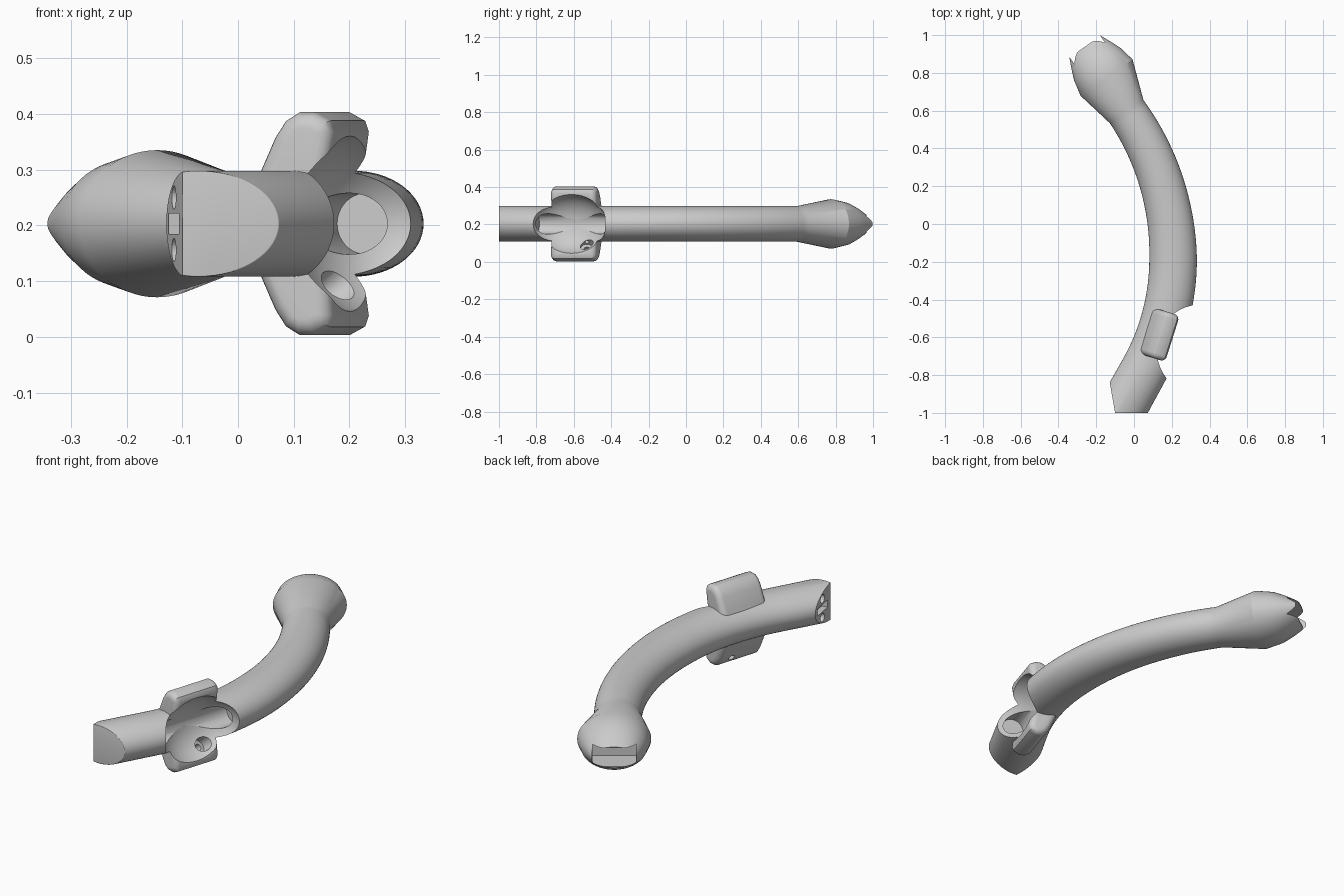
import bpy, bmesh, math
from mathutils import Vector, Matrix

if "Cube" in bpy.data.objects:
    bpy.data.objects.remove(bpy.data.objects["Cube"])

ZC = 0.203   # mid height of the body
SEG = 64


def finish(bm, name, angle=25):
    bmesh.ops.recalc_face_normals(bm, faces=bm.faces)
    me = bpy.data.meshes.new(name)
    bm.to_mesh(me)
    bm.free()
    ob = bpy.data.objects.new(name, me)
    bpy.context.collection.objects.link(ob)
    return ob


def frame(origin, z_axis, x_hint=(0, 0, 1)):
    """Matrix with local z along z_axis and local x close to x_hint."""
    z = Vector(z_axis).normalized()
    x = Vector(x_hint)
    x = (x - z * x.dot(z)).normalized()
    m = Matrix((x, z.cross(x), z)).transposed().to_4x4()
    m.translation = Vector(origin)
    return m


def cyl(name, center, axis, r, length):
    bm = bmesh.new()
    bmesh.ops.create_cone(bm, cap_ends=True, segments=40, radius1=r, radius2=r,
                          depth=length, matrix=frame(center, axis, (0.1, 0.2, 1) if axis[2] == 0 else (0, 1, 0)))
    return finish(bm, name)


def box(name, matrix, size):
    bm = bmesh.new()
    bmesh.ops.create_cube(bm, size=1, matrix=matrix @ Matrix.Diagonal((*size, 1)))
    return finish(bm, name)


def boolean(ob, tool, op='DIFFERENCE'):
    mod = ob.modifiers.new(op, 'BOOLEAN')
    mod.operation, mod.object, mod.solver = op, tool, 'EXACT'
    bpy.context.view_layer.objects.active = ob
    bpy.ops.object.modifier_apply(modifier=mod.name)
    bpy.data.objects.remove(tool)


# Curved body: list of (x, y, tangent angle, in-plane half width, half height)
rings = []
a0 = math.radians(29)
low = Vector((0.207 - 1.2 * (1 - math.cos(a0)), -0.185 - 1.2 * math.sin(a0)))
end = low - Vector((-math.sin(-a0), math.cos(a0))) * 0.48
rings.append((end.x, end.y, -a0, 0.13, 0.095))
for i in range(45):
    a = math.radians(-29 + 64 * i / 44)
    R = 1.2 if a < 0 else 1.36
    w = 0.13 - 0.018 * max(0, a / math.radians(35)) - 0.004 * (a > 0)
    rings.append((0.207 - R * (1 - math.cos(a)), -0.185 + R * math.sin(a), a, min(w, 0.126), 0.095))
# Flared socket with a domed tip
fdir = Vector((-0.57, 0.82, 0)).normalized()
fbase = Vector((-0.02, 0.595, 0))
for s, w, h in [(0.219, 0.168, 0.132), (0.305, 0.15, 0.115), (0.355, 0.13, 0.092),
                (0.395, 0.112, 0.068), (0.419, 0.101, 0.052)]:
    p = fbase + fdir * s
    rings.append((p.x, p.y, math.radians(35), w, h))

bm = bmesh.new()
loops = []
for x, y, a, w, h in rings:
    u = Vector((math.cos(a), math.sin(a), 0))
    loops.append([bm.verts.new(Vector((x, y, ZC)) + u * w * math.cos(t) + Vector((0, 0, h * math.sin(t))))
                  for t in (2 * math.pi * k / SEG for k in range(SEG))])
for A, B in zip(loops, loops[1:]):
    for k in range(SEG):
        bm.faces.new((A[k], A[(k + 1) % SEG], B[(k + 1) % SEG], B[k]))
bm.faces.new(loops[0])
bm.faces.new(loops[-1])

# Trim the near end with a front plane and a side plane
side_n = Vector((-0.17, -0.03, 0)).normalized()
for co, no in (((0, -1, 0), (0, -1, 0)), ((-0.13, -0.83, 0), side_n)):
    no = Vector(no)
    co = Vector(co)
    if no is not None and abs(no.x) > 0.5:
        # only the stretch near the end is trimmed
        geom = [f for f in bm.faces if f.calc_center_median().y < -0.5]
        geom += list({e for f in geom for e in f.edges}) + list({v for f in geom for v in f.verts})
        break
    res = bmesh.ops.bisect_plane(bm, geom=bm.verts[:] + bm.edges[:] + bm.faces[:],
                                 plane_co=co, plane_no=no, clear_outer=True)
    edges = [e for e in res['geom_cut'] if isinstance(e, bmesh.types.BMEdge)]
    bmesh.ops.edgenet_fill(bm, edges=edges)
body = finish(bm, "curved_body")
side_t = Vector((0.17, -1, 0)).normalized()
mid = Vector((-0.115, -0.915, ZC))
boolean(body, box("side_trim", frame(mid + side_n * 0.15, side_n), (0.6, 0.5, 0.3)))

# Soften the front rim
bm = bmesh.new()
bm.from_mesh(body.data)
rim = [e for e in bm.edges if all(v.co.y < -0.999 for v in e.verts) and len(e.link_faces) == 2
       and e.calc_face_angle(0) > 0.3]
bmesh.ops.bevel(bm, geom=rim, offset=0.018, segments=4, profile=0.5, affect='EDGES', clamp_overlap=True)
bm.to_mesh(body.data)
bm.free()

# Curled flaps above and below the body
tdir = Vector((0.3, 0.95, 0)).normalized()
ndir = Vector((tdir.y, -tdir.x, 0))
pc = Vector((0.132, -0.585, 0))
section = [(-0.075, 0.06), (-0.06, 0.10), (-0.035, 0.155), (-0.015, 0.185), (0.01, 0.2), (0.04, 0.2),
           (0.068, 0.185), (0.075, 0.165), (0.06, 0.06)]
for name, sgn in (("upper_flap", 1), ("lower_flap", -1)):
    bm = bmesh.new()
    ends = [[bm.verts.new(pc + ndir * n + tdir * t + Vector((0, 0, ZC + sgn * z))) for n, z in section]
            for t in (-0.128, 0.128)]
    caps = [bm.faces.new(e) for e in ends]
    for k in range(len(section)):
        j = (k + 1) % len(section)
        bm.faces.new((ends[0][k], ends[0][j], ends[1][j], ends[1][k]))
    bmesh.ops.recalc_face_normals(bm, faces=bm.faces)
    bmesh.ops.bevel(bm, geom=list({e for f in caps for e in f.edges}), offset=0.035, segments=6,
                    profile=0.5, affect='EDGES', clamp_overlap=True)
    boolean(body, finish(bm, name), 'UNION')

# Scooped seat between the flaps
bm = bmesh.new()
sc = Matrix((ndir, tdir, Vector((0, 0, 1)))).transposed().to_4x4()
sc.translation = Vector((0.243, -0.625, ZC))
bmesh.ops.create_uvsphere(bm, u_segments=64, v_segments=32, radius=1,
                          matrix=sc @ Matrix.Diagonal((0.145, 0.205, 0.165, 1)))
boolean(body, finish(bm, "scoop"))

# Straight bore running through the scoop into both halves
bc = Vector((0.155, -0.6, ZC))
boolean(body, cyl("bore", bc + tdir * 0.02, tdir, 0.055, 0.46))

# Countersunk hole and groove in the lower flap
hx = Vector((0.7, 0, 0.6)).normalized()
hp = Vector((0.15, -0.53, 0.068))
boolean(body, cyl("countersink", hp + hx * 0.035, hx, 0.034, 0.07))
boolean(body, cyl("screw_hole", hp, hx, 0.016, 0.22))
boolean(body, cyl("wire_groove", (0.135, -0.53, 0.12), (-0.5, 0, 0.85), 0.011, 0.1))

# Two holes and a slot in the angled end face
for dz in (-0.047, 0.047):
    boolean(body, cyl("end_hole", mid + Vector((0, 0, dz)), side_n, 0.021, 0.08))
boolean(body, box("end_slot", frame(mid, side_n), (0.036, 0.11, 0.06)))

# Rectangular pocket in the flared tip
tip = fbase + fdir * 0.42 + Vector((0, 0, ZC))
boolean(body, box("tip_pocket", frame(tip, fdir), (0.092, 0.198, 0.24)))

bpy.ops.object.select_all(action='DESELECT')
body.select_set(True)
bpy.context.view_layer.objects.active = body
bpy.ops.object.shade_smooth_by_angle(angle=math.radians(28))
